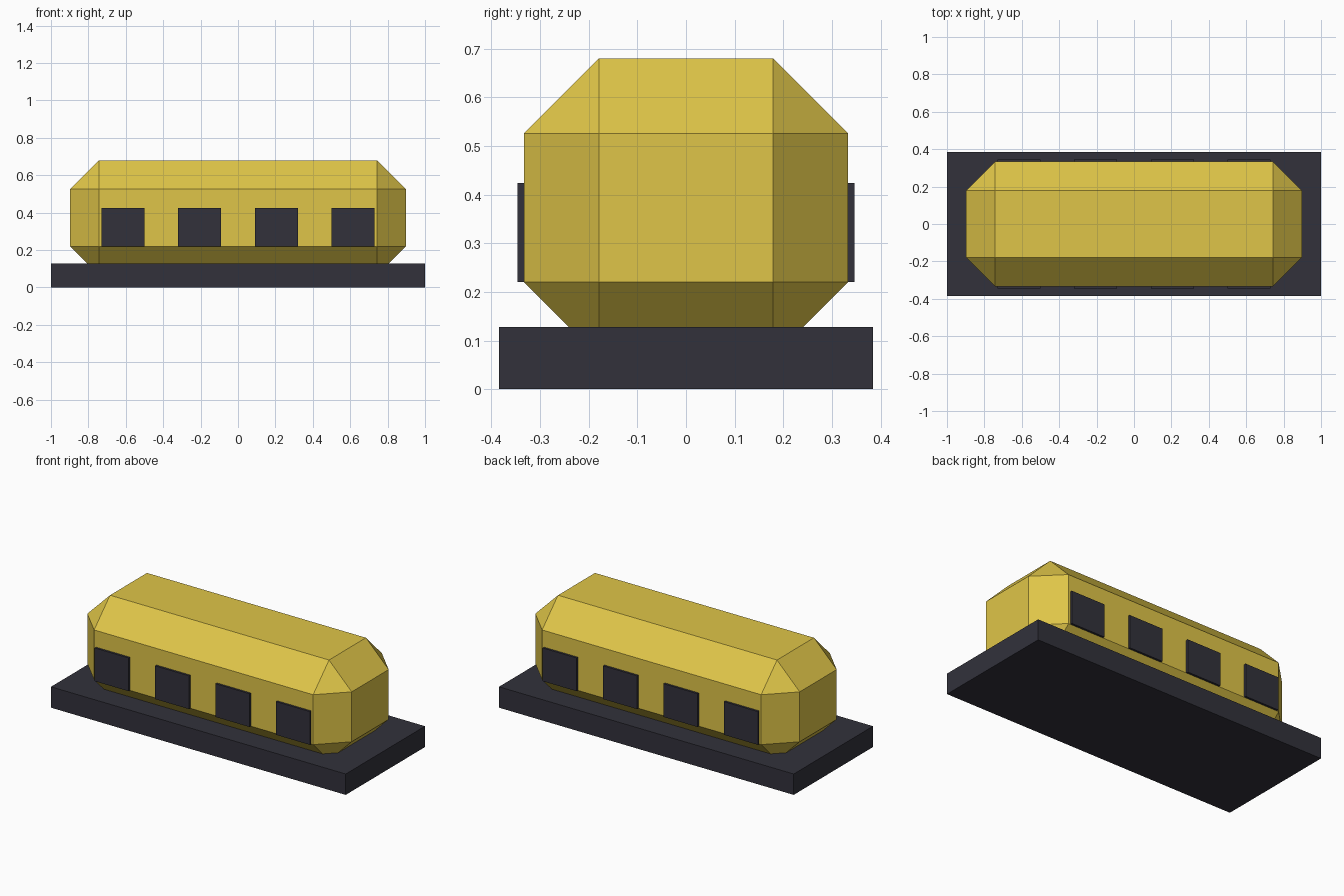
import bpy
import bmesh

if "Cube" in bpy.data.objects:
    bpy.data.objects.remove(bpy.data.objects["Cube"])


def material(name, rgb):
    m = bpy.data.materials.new(name)
    m.diffuse_color = (*rgb, 1.0)
    m.use_nodes = True
    m.node_tree.nodes["Principled BSDF"].inputs["Base Color"].default_value = m.diffuse_color
    return m


yellow = material("warm_yellow", (0.74, 0.56, 0.065))
dark = material("dark_slate", (0.032, 0.031, 0.044))


def box(name, lo, hi, mat, chamfer=0.0):
    """Flat-shaded box between two corners, with optional chamfered edges."""
    size = [b - a for a, b in zip(lo, hi)]
    centre = [(a + b) / 2 for a, b in zip(lo, hi)]
    mesh = bpy.data.meshes.new(name)
    bm = bmesh.new()
    bmesh.ops.create_cube(bm, size=1.0)
    bmesh.ops.scale(bm, vec=size, verts=bm.verts)
    if chamfer:
        bmesh.ops.bevel(bm, geom=bm.edges[:], offset=chamfer, segments=1,
                        affect='EDGES', profile=0.5)
    bm.to_mesh(mesh)
    bm.free()
    mesh.materials.append(mat)
    obj = bpy.data.objects.new(name, mesh)
    obj.location = centre
    bpy.context.collection.objects.link(obj)
    return obj


# Flat base slab
box("base", (-1.0, -0.384, 0.0), (1.0, 0.384, 0.128), dark)

# Chamfered body, its underside sunk into the base
box("body", (-0.897, -0.333, 0.066), (0.897, 0.333, 0.68), yellow, 0.154)

# Four windows along each long side
for side, label in ((-1, "front"), (1, "back")):
    y0, y1 = sorted((side * 0.325, side * 0.346))
    for i in range(4):
        x = -0.615 + 0.41 * i
        box(f"{label}_window_{i + 1}", (x - 0.115, y0, 0.22),
            (x + 0.115, y1, 0.424), dark)
